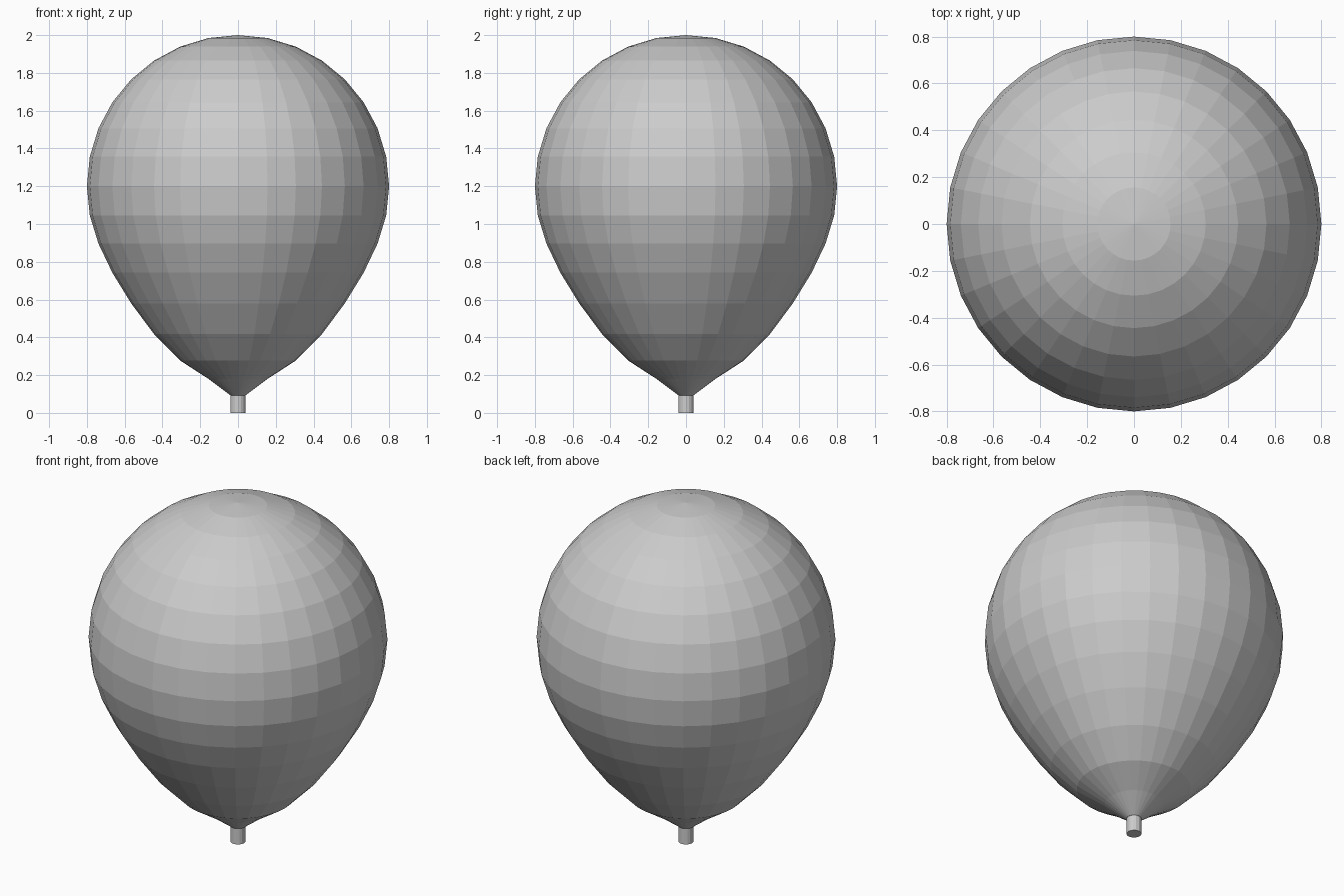
import bpy, bmesh, math

if "Cube" in bpy.data.objects:
    bpy.data.objects.remove(bpy.data.objects["Cube"])


def lathe(name, profile, sides):
    """Revolve (radius, height) points around z; radius 0 gives a pole, open ends get capped."""
    bm = bmesh.new()
    rings = []
    for r, z in profile:
        if r == 0:
            rings.append([bm.verts.new((0, 0, z))] * sides)
        else:
            rings.append([bm.verts.new((r * math.cos(2 * math.pi * i / sides),
                                        r * math.sin(2 * math.pi * i / sides), z))
                          for i in range(sides)])
    for low, high in zip(rings, rings[1:]):
        for i in range(sides):
            j = (i + 1) % sides
            bm.faces.new(dict.fromkeys((low[i], low[j], high[j], high[i])))
    for ring, (r, z) in ((rings[0], profile[0]), (rings[-1], profile[-1])):
        if r:
            bm.faces.new(ring)
    bmesh.ops.recalc_face_normals(bm, faces=bm.faces)
    mesh = bpy.data.meshes.new(name)
    bm.to_mesh(mesh)
    bm.free()
    obj = bpy.data.objects.new(name, mesh)
    bpy.context.collection.objects.link(obj)
    return obj


# Balloon: round upper half, lower half drawn down to a tip
R, MID, STEP = 0.8, 1.2, math.pi / 16
lower_heights = [0.18, 0.277, 0.417, 0.58, 0.742, 0.897, 1.045]
profile = [(0.04, 0.093), (0.12, 0.153)]
profile += [(R * math.sin(STEP * (k + 1)), z) for k, z in enumerate(lower_heights)]
profile += [(R * math.cos(STEP * k), MID + R * math.sin(STEP * k)) for k in range(8)]
profile += [(0, MID + R)]
lathe("balloon", profile, 32)

# Neck: short tube below the tip
lathe("neck", [(0.04, 0), (0.04, 0.1)], 16)
